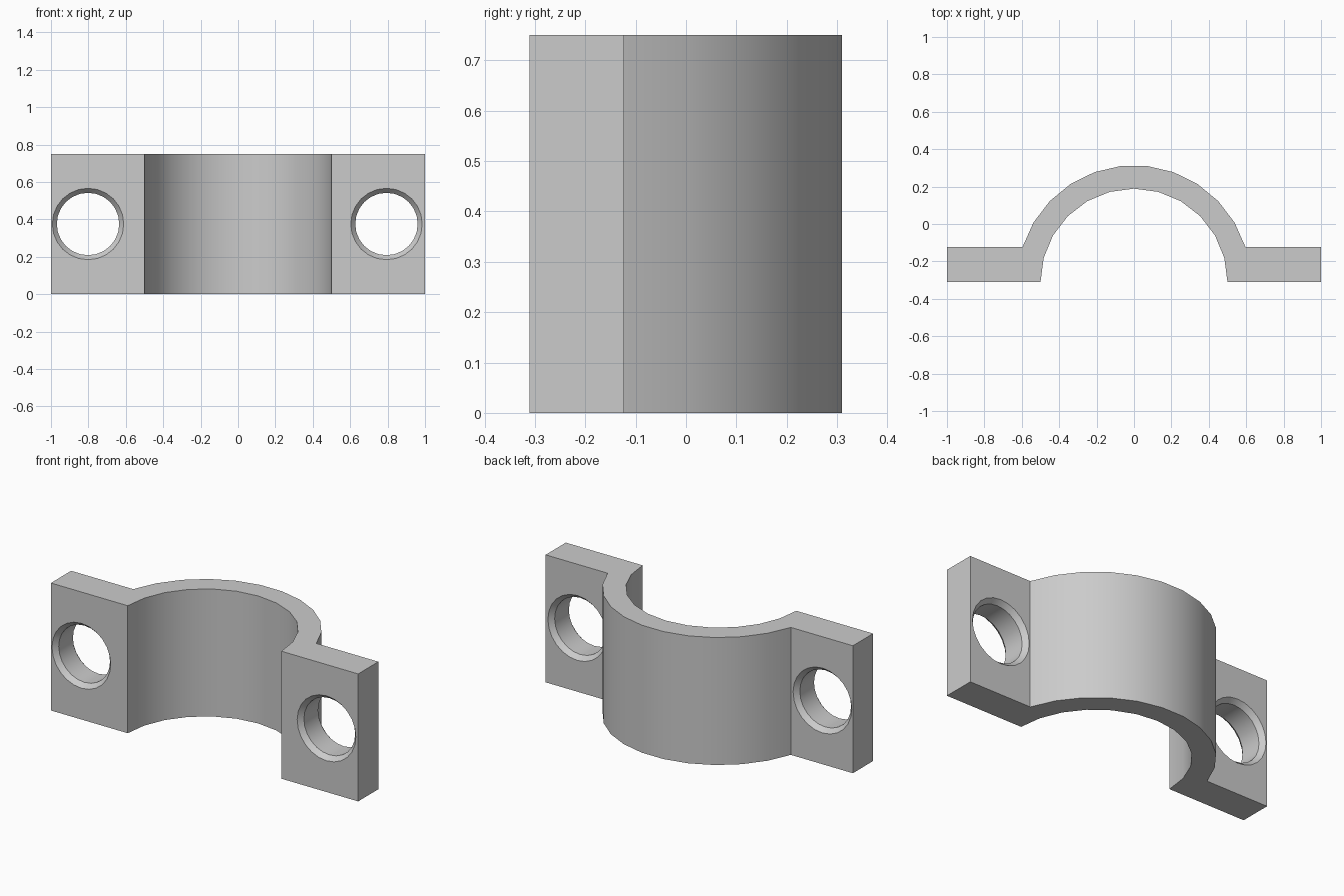
import bpy, bmesh, math
from mathutils import Vector

cube = bpy.data.objects.get("Cube")
if cube:
    bpy.data.objects.remove(cube, do_unlink=True)

HEIGHT = 0.75
FRONT, FLANGE_BACK = -0.311, -0.123   # y of the flange faces
INNER_R, OUTER_R = 0.5, 0.625

grey = bpy.data.materials.new("light grey")
grey.use_nodes = True
grey.diffuse_color = (0.6, 0.6, 0.6, 1)
grey.node_tree.nodes["Principled BSDF"].inputs["Base Color"].default_value = (0.6, 0.6, 0.6, 1)


def make_object(name, bm):
    bmesh.ops.recalc_face_normals(bm, faces=bm.faces)
    mesh = bpy.data.meshes.new(name)
    bm.to_mesh(mesh)
    bm.free()
    mesh.materials.append(grey)
    obj = bpy.data.objects.new(name, mesh)
    bpy.context.collection.objects.link(obj)
    return obj


def arc(radius, start, end, steps):
    angles = [start + (end - start) * i / steps for i in range(steps + 1)]
    return [(radius * math.cos(a), FRONT + radius * math.sin(a)) for a in angles]


# Clamp body: half ring with two flanges, extruded upward
rise = math.asin((FLANGE_BACK - FRONT) / OUTER_R)
outline = arc(INNER_R, math.pi, 0, 12)
outline += [(1, FRONT), (1, FLANGE_BACK)]
outline += arc(OUTER_R, rise, math.pi - rise, 11)
outline += [(-1, FLANGE_BACK), (-1, FRONT)]
bm = bmesh.new()
base = bm.faces.new([bm.verts.new((x, y, 0)) for x, y in outline])
top = bmesh.ops.extrude_face_region(bm, geom=[base])["geom"]
bmesh.ops.translate(bm, vec=Vector((0, 0, HEIGHT)),
                    verts=[v for v in top if isinstance(v, bmesh.types.BMVert)])
clamp = make_object("pipe_clamp", bm)


# Bolt hole cutter: a cylinder widening to a chamfer at both faces
def hole_cutter(name, x):
    bore, wide, depth, over = 0.167, 0.191, 0.028, 0.01
    flare = wide + over * (wide - bore) / depth
    profile = [(FRONT - over, flare), (FRONT + depth, bore),
               (FLANGE_BACK - depth, bore), (FLANGE_BACK + over, flare)]
    sides = 24
    bm = bmesh.new()
    rings = [[bm.verts.new((x + r * math.cos(math.tau * i / sides), y,
                            HEIGHT / 2 + r * math.sin(math.tau * i / sides)))
              for i in range(sides)] for y, r in profile]
    for a, b in zip(rings, rings[1:]):
        for i in range(sides):
            j = (i + 1) % sides
            bm.faces.new((a[i], a[j], b[j], b[i]))
    bm.faces.new(rings[0])
    bm.faces.new(rings[-1])
    cutter = make_object(name, bm)
    cutter.hide_render = True
    return cutter


bpy.ops.object.select_all(action="DESELECT")
clamp.select_set(True)
bpy.context.view_layer.objects.active = clamp
for name, x in (("right_hole_cutter", -0.802), ("left_hole_cutter", 0.794)):
    cutter = hole_cutter(name, x)
    mod = clamp.modifiers.new(name, "BOOLEAN")
    mod.operation = "DIFFERENCE"
    mod.solver = "EXACT"
    mod.object = cutter
    bpy.ops.object.modifier_apply(modifier=mod.name)
    bpy.data.objects.remove(cutter, do_unlink=True)

# Smooth curved walls, crisp edges
bpy.ops.object.shade_smooth_by_angle(angle=math.radians(30))
